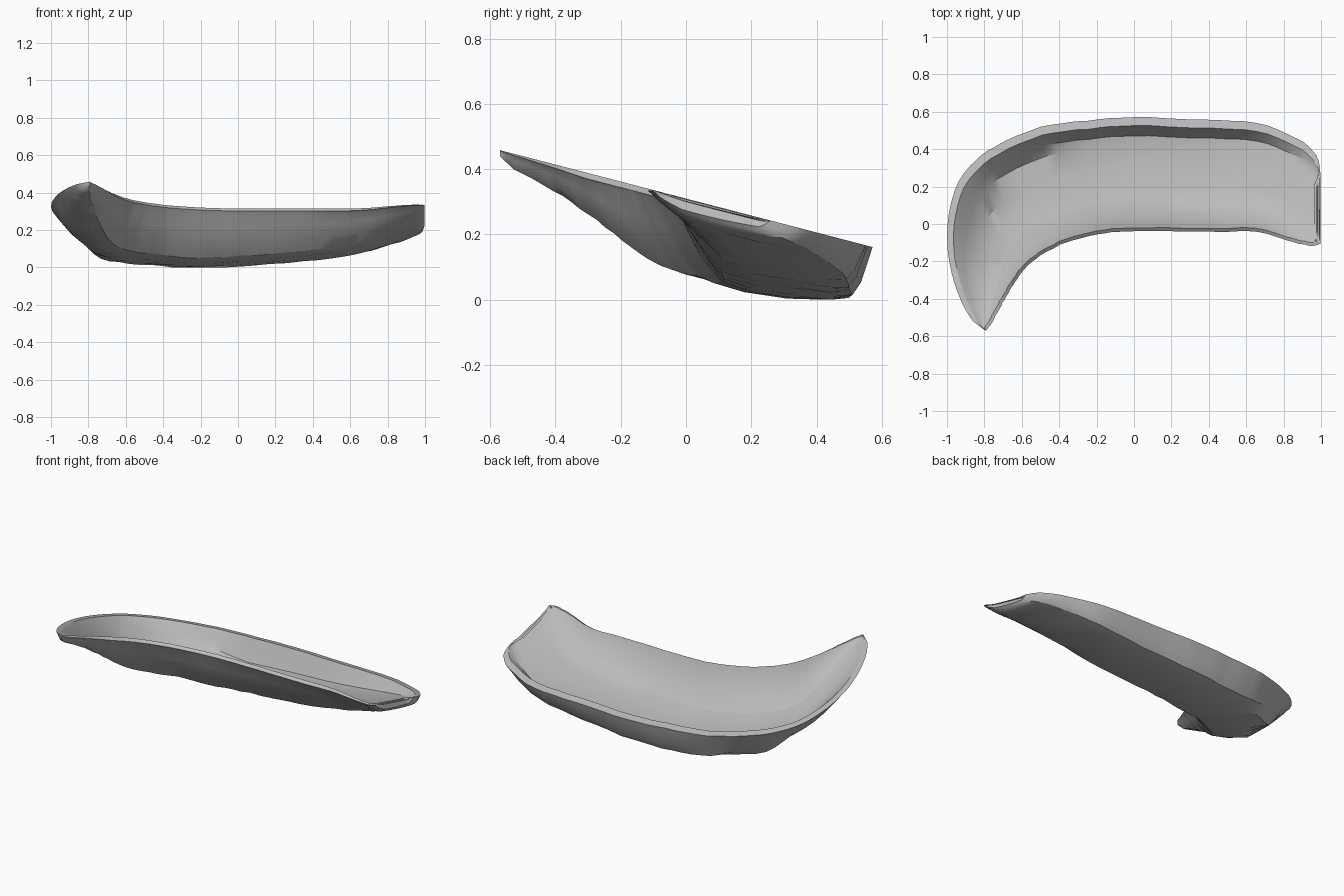
import bpy
import bmesh
import random
from mathutils import Vector

random.seed(4)
cube = bpy.data.objects.get("Cube")
if cube:
    bpy.data.objects.remove(cube)

# Stations along the curved trough: front rim x, y, back rim x, y, depth
STATIONS = [
    (.982, -.1, .982, .26, .004),
    (.998, -.105, .998, .26, .04),
    (.95, -.118, .975, .37, .07),
    (.85, -.1, .87, .46, .1),
    (.65, -.045, .65, .545, .16),
    (.35, -.045, .35, .56, .21),
    (0, -.04, 0, .573, .24),
    (-.2, -.06, -.25, .555, .255),
    (-.36, -.1, -.5, .52, .25),
    (-.48, -.16, -.74, .42, .25),
    (-.56, -.22, -.91, .275, .24),
    (-.62, -.29, -.985, .09, .195),
    (-.67, -.37, -1, -.1, .135),
    (-.71, -.44, -.968, -.3, .09),
    (-.765, -.54, -.885, -.49, .05),
    (-.79, -.57, -.8, -.567, .02),
]
# Cross-section: position from front to back rim, share of the depth
PROFILE = [(0, 0), (.02, .14), (.07, .38), (.15, .68), (.25, .92), (.4, .94), (.6, .88),
           (.8, .785), (.9, .68), (.945, .48), (.985, .14), (1, 0)]
STEPS = 4
FLOOR = .048


def spline(a, b, c, d, t):
    """Smooth value between b and c."""
    return b + .5 * t * (c - a + t * (2 * a - 5 * b + 4 * c - d + t * (3 * (b - c) + d - a)))


def refined_stations():
    last = len(STATIONS) - 1
    yield list(STATIONS[0])
    for i in range(1, last):
        quad = [STATIONS[min(max(i + k, 1), last)] for k in (-1, 0, 1, 2)]
        for step in range(STEPS):
            yield [spline(*values, step / STEPS) for values in zip(*quad)]
    yield list(STATIONS[last])


def rim_height(y):
    return .31 - .26 * y


def section(front, back, depth, slope, rough):
    """Row of points; slope limits how steeply the back wall drops."""
    points = []
    for s, share in PROFILE:
        p = front.lerp(back, s)
        z = rim_height(p.y) - depth * min(share, (1 - s) * slope)
        if 0 < share:
            z += random.uniform(-rough, rough)
        points.append(Vector((p.x, p.y, max(z, 0))))
    return points


# Outer and inner skins, joined into one closed loop per station
bm = bmesh.new()
loops = []
rows = list(refined_stations())
for i, (fx, fy, bx, by, depth) in enumerate(rows):
    chip = .005 if 1 < i < len(rows) - 1 else 0
    front, back = Vector((fx, fy)), Vector((bx, by))
    across = back - front
    span = across.length
    across.normalize()
    front += across * random.uniform(0, chip)
    back -= across * random.uniform(0, chip)
    # The back wall leans out more towards the pointed end
    lean = min(max((i / STEPS - 6.2) / 3, 0), 1)
    slope = 9 - 6.4 * lean
    outer = section(front, back, depth, slope, min(.003, depth * .04))
    # Sloping lip along the front rim
    outer[0].z -= min(.018, depth * .1)
    outer[1].z = min(outer[1].z, outer[0].z - depth * .05)
    inset_front = front + across * min(.018, span * .25)
    inset_back = back - across * min(.045, span * .3)
    # The blunt end keeps its inner skin just behind the lip
    if i < 2:
        inset_front.x = inset_back.x = .975 - .01 * i
    inner_depth = max(depth - FLOOR, depth * .2)
    inner = section(inset_front, inset_back, inner_depth, 7 - 4.6 * lean, 0)
    loops.append([bm.verts.new(p) for p in outer + inner[::-1]])

count = len(loops[0])
for a, b in zip(loops, loops[1:]):
    for k in range(count):
        n = (k + 1) % count
        bm.faces.new((a[k], a[n], b[n], b[k]))

# Close both ends between the skins
for loop in (loops[0], loops[-1]):
    for k in range(len(PROFILE) - 1):
        bm.faces.new((loop[k], loop[k + 1], loop[count - 2 - k], loop[count - 1 - k]))
bmesh.ops.recalc_face_normals(bm, faces=bm.faces)

mesh = bpy.data.meshes.new("curved_trough_shell")
bm.to_mesh(mesh)
bm.free()
shell = bpy.data.objects.new("curved_trough_shell", mesh)
bpy.context.collection.objects.link(shell)

# Plain grey finish
grey = bpy.data.materials.new("plain_grey")
grey.use_nodes = True
colour = (.5, .5, .5, 1)
grey.diffuse_color = colour
grey.node_tree.nodes["Principled BSDF"].inputs["Base Color"].default_value = colour
mesh.materials.append(grey)

bpy.ops.object.select_all(action='DESELECT')
shell.select_set(True)
bpy.context.view_layer.objects.active = shell
bpy.ops.object.shade_smooth_by_angle(angle=.5)
